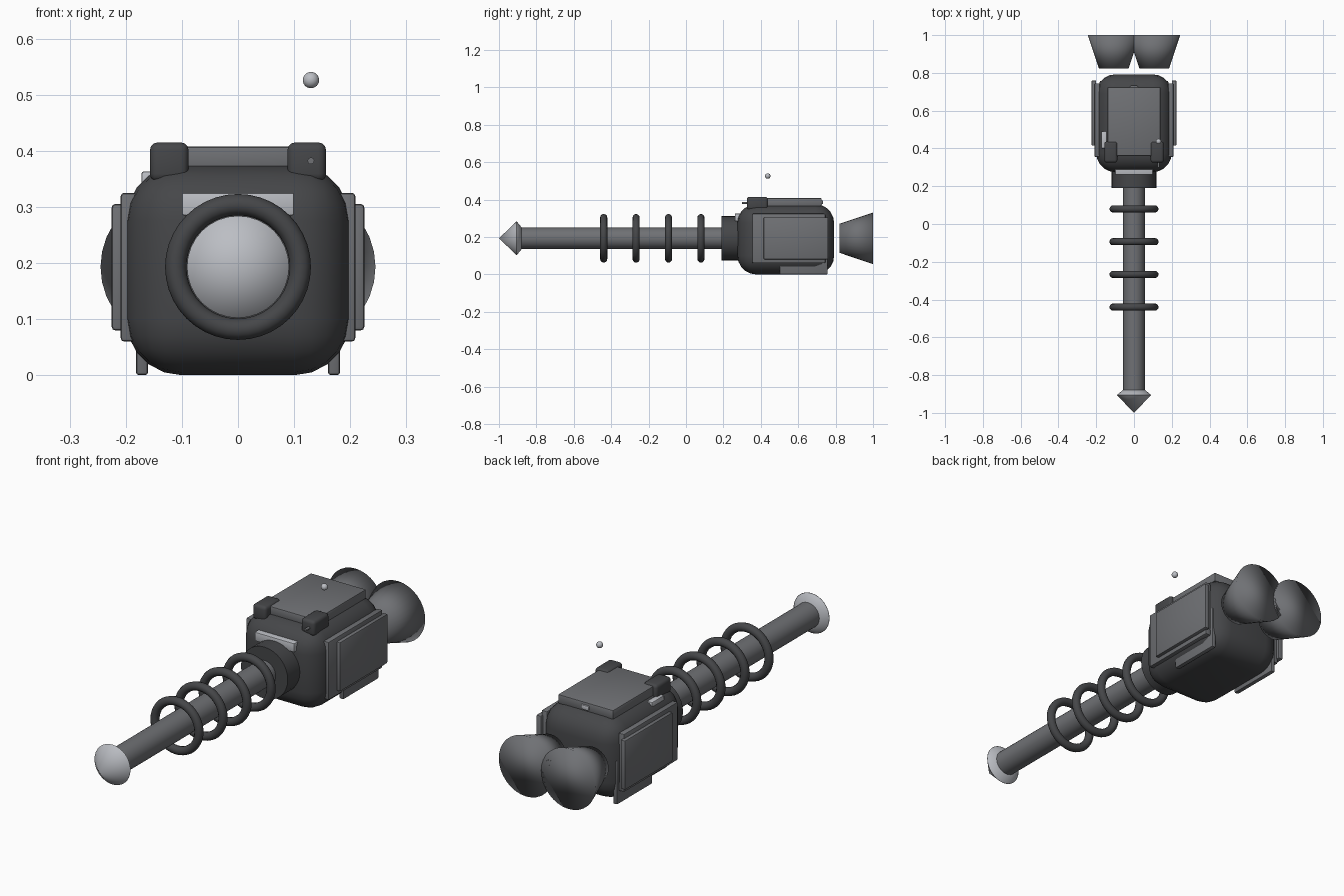
import bpy, math
from math import radians

if "Cube" in bpy.data.objects:
    bpy.data.objects.remove(bpy.data.objects["Cube"])

ZC = 0.193  # height of the long axis


def mat(name, v):
    m = bpy.data.materials.new(name)
    m.diffuse_color = (v, v * 1.03, v * 1.1, 1)
    m.use_nodes = True
    m.node_tree.nodes["Principled BSDF"].inputs["Base Color"].default_value = m.diffuse_color
    return m


DARK, MID, LIGHT = mat("dark", 0.06), mat("mid", 0.16), mat("light", 0.5)


def finish(name, m, angle=40):
    o = bpy.context.object
    o.name = name
    o.data.materials.append(m)
    bpy.ops.object.shade_smooth_by_angle(angle=radians(angle))
    return o


def box(name, x, y, z, m, bevel=0.006, segs=2):
    """Bevelled box from (min, max) ranges."""
    bpy.ops.mesh.primitive_cube_add(size=1, location=[sum(r) / 2 for r in (x, y, z)])
    o = bpy.context.object
    o.scale = [r[1] - r[0] for r in (x, y, z)]
    bpy.ops.object.transform_apply(location=False, rotation=False, scale=True)
    b = o.modifiers.new("bevel", 'BEVEL')
    b.width, b.segments = bevel, segs
    bpy.ops.object.modifier_apply(modifier="bevel")
    return finish(name, m)


def tube(name, y0, r0, y1, r1, m, x=0, z=ZC, verts=32, angle=40):
    """Cylinder, cone or frustum along y."""
    bpy.ops.mesh.primitive_cone_add(vertices=verts, radius1=r1, radius2=r0, depth=y1 - y0,
                                    location=(x, (y0 + y1) / 2, z), rotation=(radians(90), 0, 0))
    return finish(name, m, angle)


def ball(name, loc, r, m):
    bpy.ops.mesh.primitive_uv_sphere_add(segments=20, ring_count=12, radius=r, location=loc)
    return finish(name, m)


# Main body and neck
box("body", (-0.2, 0.2), (0.275, 0.792), (0, 0.375), DARK, 0.1, 5)
tube("neck", 0.19, 0.118, 0.33, 0.118, DARK)

# Barrel with pointed tip
tube("barrel", -0.93, 0.057, 0.25, 0.057, MID)
tube("tip_cone", -1.0, 0.0, -0.905, 0.091, LIGHT, angle=100)
tube("tip_collar", -0.905, 0.09, -0.88, 0.06, LIGHT, angle=100)

# Rings around the barrel
for i in range(4):
    bpy.ops.mesh.primitive_torus_add(major_radius=0.111, minor_radius=0.019, major_segments=40,
                                     minor_segments=12, location=(0, -0.44 + i * 0.1733, ZC),
                                     rotation=(radians(90), 0, 0))
    finish("barrel_ring_%d" % (i + 1), DARK, 60)

# Mirrored parts: nozzles, side plates, lower fins, top brackets
for s, side in ((-1, "left"), (1, "right")):
    def sx(a, b):
        return sorted((s * a, s * b))
    tube(side + "_nozzle", 0.822, 0.078, 1.0, 0.138, MID, x=s * 0.107, angle=180)
    box(side + "_side_panel", sx(0.18, 0.209), (0.355, 0.745), (0.06, 0.325), MID)
    box(side + "_outer_plate", sx(0.2, 0.225), (0.415, 0.76), (0.08, 0.305), MID)
    box(side + "_lower_fin", sx(0.16, 0.182), (0.5, 0.757), (0, 0.2), MID)
    box(side + "_top_bracket", sx(0.088, 0.157), (0.325, 0.437), (0.345, 0.415), DARK, 0.014, 3)

# Top lid and its small details
box("top_lid", (-0.14, 0.14), (0.36, 0.725), (0.365, 0.408), MID)
box("rear_latch", (-0.02, 0.02), (0.70, 0.732), (0.375, 0.396), LIGHT, 0.004)
box("side_light", (-0.172, -0.145), (0.40, 0.49), (0.325, 0.363), LIGHT, 0.004)
box("front_light", (-0.1, 0.1), (0.262, 0.32), (0.285, 0.325), LIGHT, 0.003)
tube("bracket_pin", 0.30, 0.006, 0.34, 0.006, MID, x=0.13, z=0.382, verts=12)
ball("antenna_ball", (0.13, 0.437, 0.526), 0.0145, LIGHT)
